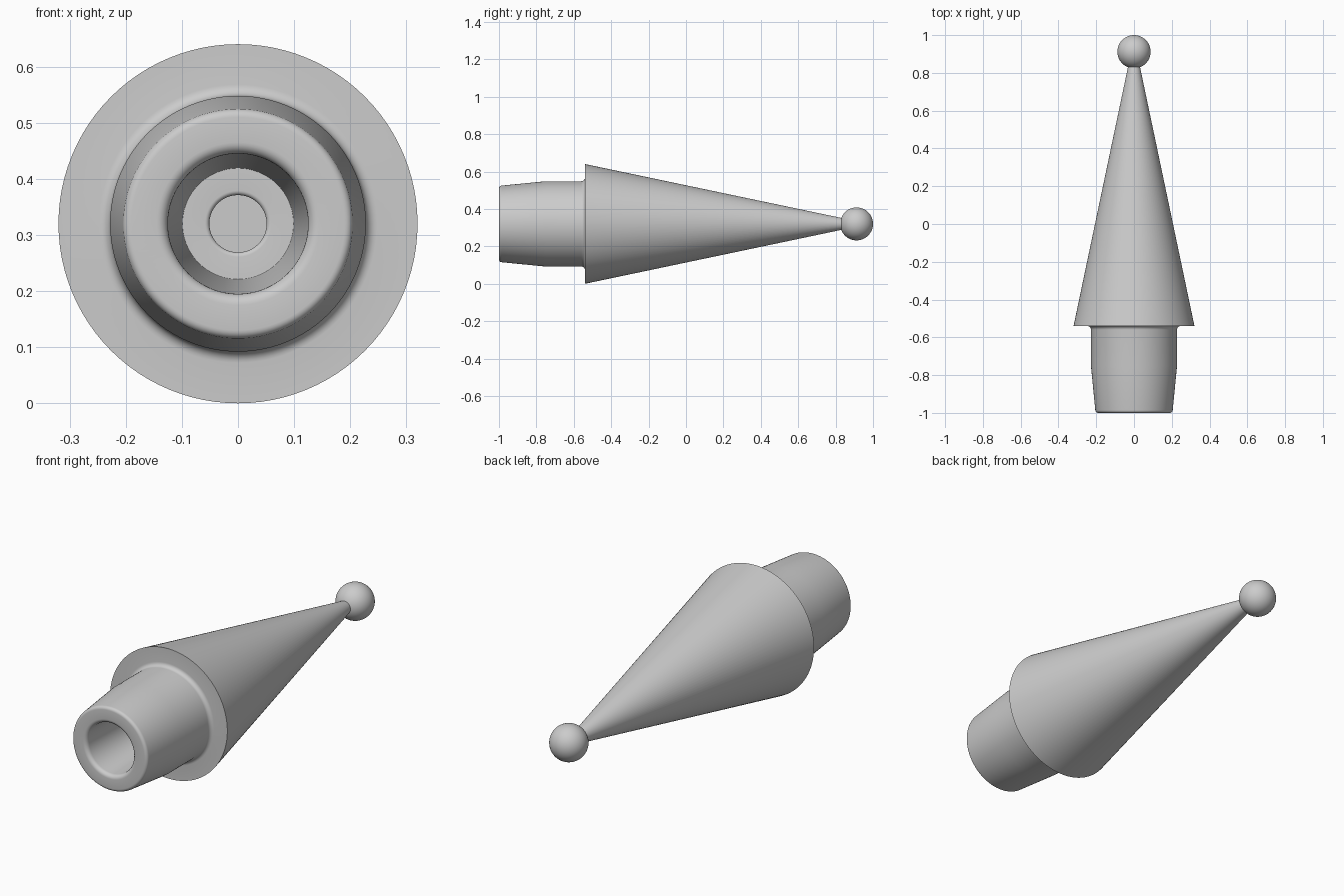
import bpy, bmesh
from math import pi, sin, cos, radians
from mathutils import Vector

cube = bpy.data.objects.get("Cube")
if cube:
    bpy.data.objects.remove(cube, do_unlink=True)

AXIS_Z = 0.32
SEGMENTS = 96

grey = bpy.data.materials.new("light grey")
grey.use_nodes = True
colour = (0.6, 0.6, 0.6, 1)
grey.diffuse_color = colour
grey.node_tree.nodes["Principled BSDF"].inputs["Base Color"].default_value = colour


def arc(y, r, size, start, end, steps=6):
    """Points (y, radius) on a fillet centred at (y, r); angles from +y towards +radius."""
    angles = [radians(start + (end - start) * i / steps) for i in range(steps + 1)]
    return [(y + size * cos(a), r + size * sin(a)) for a in angles]


def finish(obj, angle):
    obj.data.materials.append(grey)
    bpy.ops.object.select_all(action="DESELECT")
    obj.select_set(True)
    bpy.context.view_layer.objects.active = obj
    bpy.ops.object.shade_smooth_by_angle(angle=radians(angle))


def lathe(name, profile):
    """Revolve a (y, radius) profile about the long axis."""
    bm = bmesh.new()
    verts = [bm.verts.new((0, y, AXIS_Z + r)) for y, r in profile]
    edges = [bm.edges.new(pair) for pair in zip(verts, verts[1:])]
    bmesh.ops.spin(bm, geom=verts + edges, cent=Vector((0, 0, AXIS_Z)),
                   axis=Vector((0, 1, 0)), angle=2 * pi, steps=SEGMENTS)
    bmesh.ops.remove_doubles(bm, verts=bm.verts, dist=0.0001)
    bmesh.ops.recalc_face_normals(bm, faces=bm.faces)
    mesh = bpy.data.meshes.new(name)
    bm.to_mesh(mesh)
    bm.free()
    obj = bpy.data.objects.new(name, mesh)
    bpy.context.collection.objects.link(obj)
    finish(obj, 35)
    return obj


# Body: stepped blind bore, rounded rim, tapered shank, flange and long cone
profile = [(-0.25, 0), (-0.25, 0.051)]
profile += arc(-0.342, 0.059, 0.008, 270, 180)      # edge of the small inner hole
profile += [(-0.35, 0.099), (-0.98, 0.125)]         # tapered bore
profile += arc(-0.98, 0.145, 0.02, 270, 180)        # rounded mouth
profile += arc(-0.985, 0.19, 0.015, 180, 90)        # rounded outer rim
profile += [(-0.75, 0.228)]                         # tapered shank
profile += arc(-0.56, 0.248, 0.02, 270, 360)        # fillet into the flange
profile += [(-0.54, 0.32), (0.84, 0.03), (0.84, 0)]
lathe("spike_body", profile)

# Ball at the tip
bpy.ops.mesh.primitive_uv_sphere_add(segments=64, ring_count=32, radius=0.088,
                                     location=(0, 0.912, AXIS_Z), rotation=(pi / 2, 0, 0))
ball = bpy.context.object
ball.name = "tip_ball"
finish(ball, 35)
